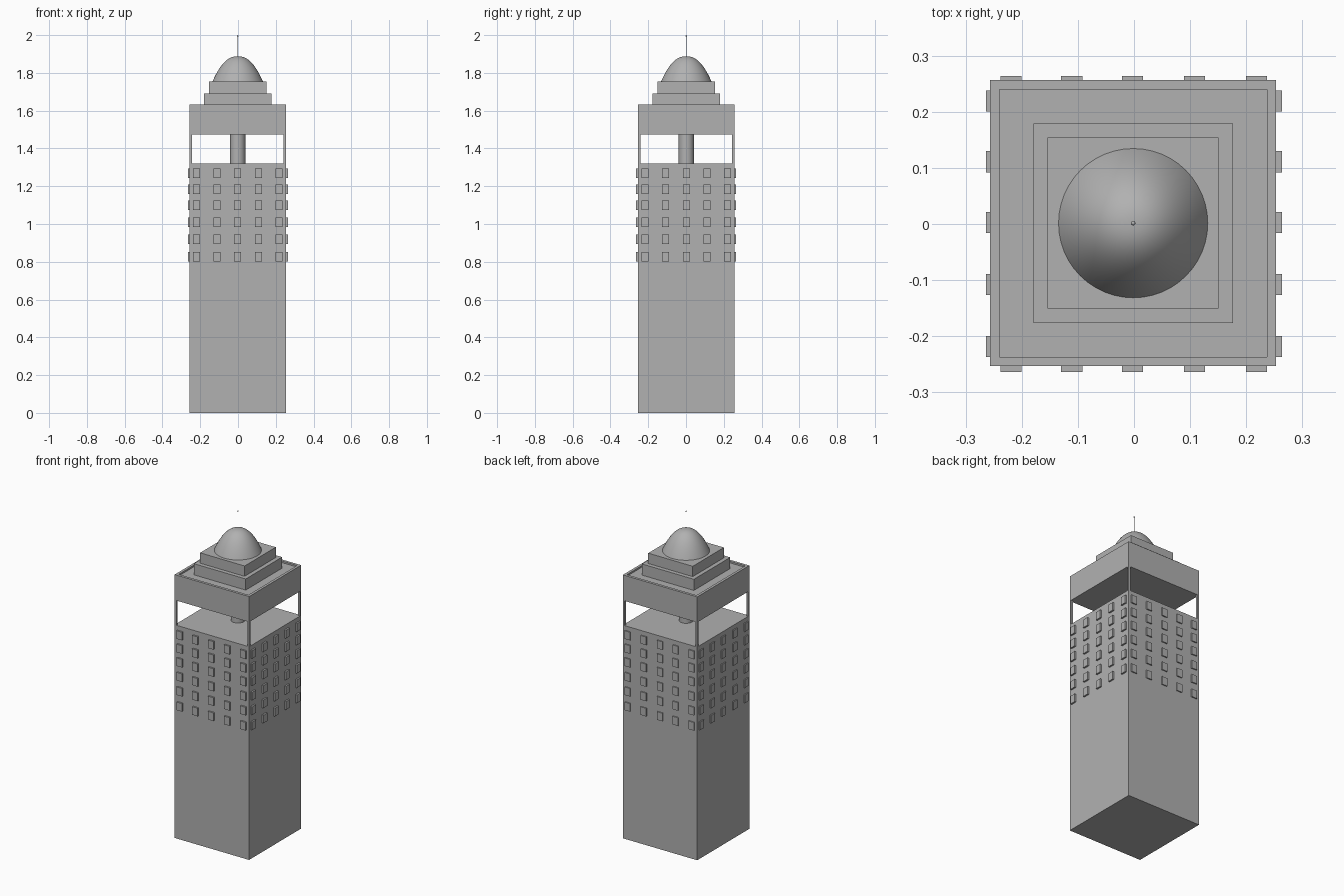
import bpy, bmesh, math
from mathutils import Matrix

if "Cube" in bpy.data.objects:
    bpy.data.objects.remove(bpy.data.objects["Cube"])

CX, CY = -0.0015, 0.0015   # shared axis of the tower
HALF = 0.255               # half width of the shaft

stone = bpy.data.materials.new("dark_grey")
stone.diffuse_color = (0.44, 0.44, 0.44, 1)
stone.use_nodes = True
stone.node_tree.nodes["Principled BSDF"].inputs["Base Color"].default_value = stone.diffuse_color


def box_into(bm, x0, x1, y0, y1, z0, z1):
    m = Matrix.Translation(((x0 + x1) / 2, (y0 + y1) / 2, (z0 + z1) / 2))
    bmesh.ops.create_cube(bm, size=1, matrix=m @ Matrix.Diagonal((x1 - x0, y1 - y0, z1 - z0, 1)))


def finish(name, bm):
    bmesh.ops.recalc_face_normals(bm, faces=bm.faces[:])
    me = bpy.data.meshes.new(name)
    bm.to_mesh(me)
    bm.free()
    me.materials.append(stone)
    ob = bpy.data.objects.new(name, me)
    bpy.context.collection.objects.link(ob)
    return ob


def block(name, half, z0, z1):
    bm = bmesh.new()
    box_into(bm, CX - half, CX + half, CY - half, CY + half, z0, z1)
    return finish(name, bm)


def lathe(name, profile, steps=48):
    bm = bmesh.new()
    verts = [bm.verts.new((CX + r, CY, z)) for r, z in profile]
    edges = [bm.edges.new(p) for p in zip(verts, verts[1:])]
    bmesh.ops.spin(bm, geom=verts + edges, cent=(CX, CY, 0), axis=(0, 0, 1),
                   angle=math.tau, steps=steps, use_merge=True)
    bmesh.ops.remove_doubles(bm, verts=bm.verts[:], dist=1e-5)
    ob = finish(name, bm)
    bpy.ops.object.select_all(action='DESELECT')
    ob.select_set(True)
    bpy.context.view_layer.objects.active = ob
    bpy.ops.object.shade_smooth_by_angle(angle=math.radians(35))
    return ob


# Main shaft
block("tower_shaft", HALF, 0, 1.321)

# Windows: raised panels in six rows of five on every side
columns = (-0.219, -0.111, -0.003, 0.108, 0.218)
rows = (0.826, 0.920, 1.010, 1.100, 1.185, 1.268)
OUT, IN, W, H = 0.2635, 0.245, 0.0188, 0.025
bm = bmesh.new()
for z in rows:
    for c in columns:
        for a, b in ((-OUT, -IN), (IN, OUT)):
            box_into(bm, c - W, c + W, a, b, z - H, z + H)
            box_into(bm, a, b, -c - W, -c + W, z - H, z + H)
finish("window_panels", bm)

# Open gallery: corner posts and central column
bm = bmesh.new()
P = 0.006
for sx in (-1, 1):
    for sy in (-1, 1):
        x, y = CX + sx * (HALF - P), CY + sy * (HALF - P)
        box_into(bm, x - P, x + P, y - P, y + P, 1.32, 1.475)
finish("gallery_posts", bm)
lathe("gallery_column", [(0.04, 1.32), (0.04, 1.475)])

# Upper block with a shallow sunken roof inside a rim
bm = bmesh.new()
box_into(bm, CX - HALF, CX + HALF, CY - HALF, CY + HALF, 1.474, 1.632)
top = max(bm.faces, key=lambda f: f.calc_center_median().z)
bmesh.ops.inset_region(bm, faces=[top], thickness=0.0165, use_even_offset=True)
ext = bmesh.ops.extrude_discrete_faces(bm, faces=[top])["faces"]
bmesh.ops.translate(bm, verts=ext[0].verts[:], vec=(0, 0, -0.01))
finish("upper_block", bm)

# Stepped tiers
block("lower_tier", 0.178, 1.622, 1.691)
block("upper_tier", 0.1525, 1.691, 1.755)

# Dome with a slightly pointed profile
N = 24
dome = []
for i in range(N + 1):
    t = math.sin(i / N * math.pi / 2)
    dome.append((0.133 * t, 1.755 + 0.133 * (1 - t ** 2.3)))
lathe("dome", dome)

# Spire and its tip
lathe("spire", [(0.0008, 1.88), (0.0008, 1.995)], 12)
bm = bmesh.new()
bmesh.ops.create_uvsphere(bm, u_segments=16, v_segments=8, radius=0.004,
                          matrix=Matrix.Translation((CX, CY, 1.996)))
finish("spire_tip", bm)
